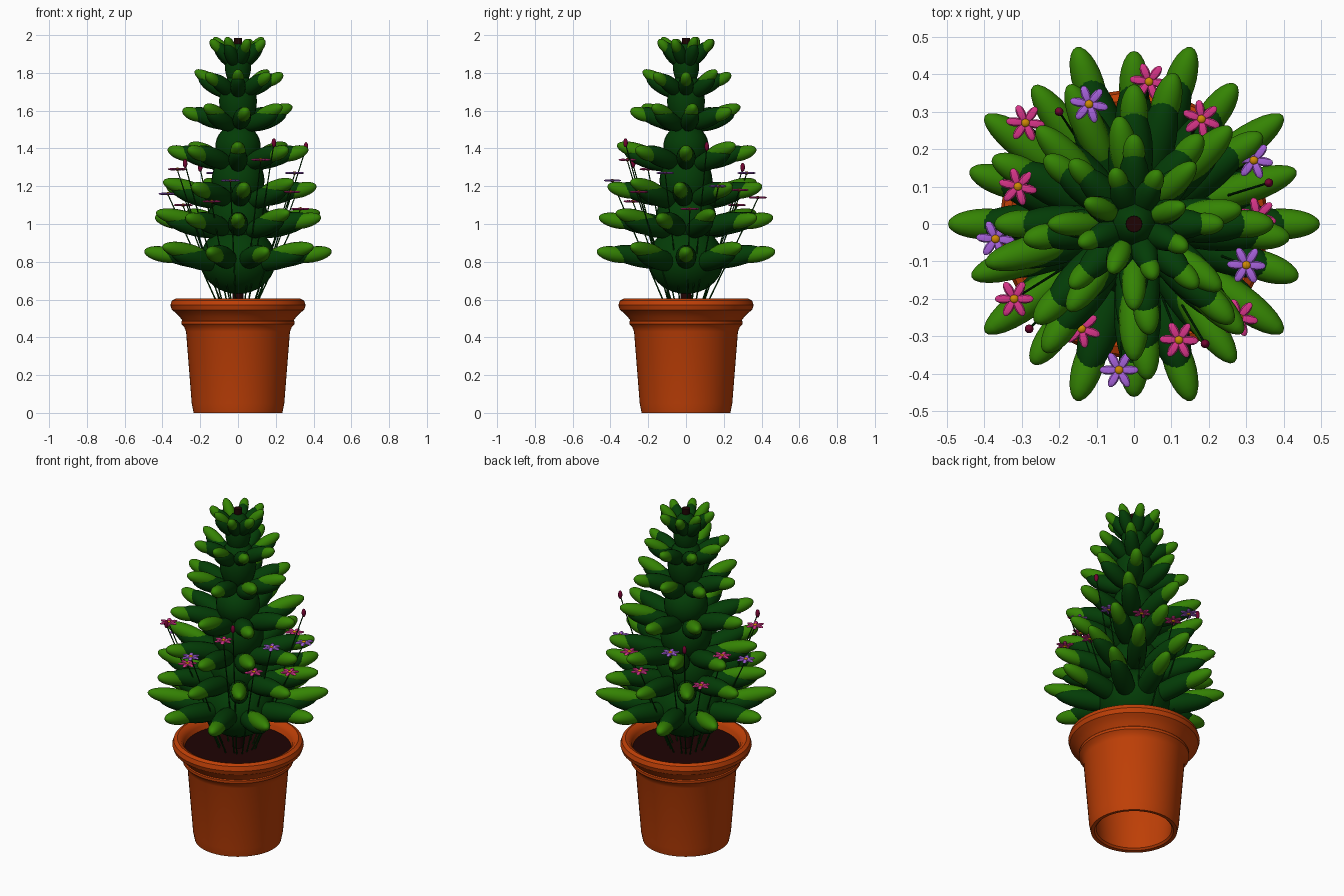
import bpy, bmesh, math
from mathutils import Matrix, Vector

cube = bpy.data.objects.get("Cube")
if cube:
    bpy.data.objects.remove(cube)


def material(name, rgb):
    m = bpy.data.materials.new(name)
    m.use_nodes = True
    m.diffuse_color = (*rgb, 1)
    m.node_tree.nodes["Principled BSDF"].inputs["Base Color"].default_value = (*rgb, 1)
    return m


terracotta = material("terracotta", (0.52, 0.05, 0.002))
soil_brown = material("soil brown", (0.013, 0.001, 0.001))
dark_green = material("dark green", (0.001, 0.045, 0.002))
leaf_green = material("leaf green", (0.035, 0.23, 0.001))
pink = material("pink", (0.68, 0.035, 0.25))
purple = material("purple", (0.38, 0.12, 0.7))
orange = material("orange", (0.62, 0.25, 0.001))
bud_red = material("bud red", (0.17, 0.001, 0.03))


def finish(name, bm, mat):
    mesh = bpy.data.meshes.new(name)
    bm.to_mesh(mesh)
    bm.free()
    mesh.materials.append(mat)
    obj = bpy.data.objects.new(name, mesh)
    bpy.context.collection.objects.link(obj)
    bpy.ops.object.select_all(action="DESELECT")
    obj.select_set(True)
    bpy.context.view_layer.objects.active = obj
    bpy.ops.object.shade_smooth_by_angle(angle=math.radians(35))
    return obj


def ellipsoid(bm, centre, axis, length, width, thick=None, seg=16):
    """Ellipsoid with half sizes; its long side follows axis."""
    rot = Vector(axis).to_track_quat("X", "Z").to_matrix().to_4x4()
    size = Matrix.Diagonal((length, width, thick or width, 1))
    turn = Matrix.Rotation(math.pi / 2, 4, "Y")
    bmesh.ops.create_uvsphere(bm, u_segments=seg, v_segments=seg * 3 // 4, radius=1,
                              matrix=Matrix.Translation(centre) @ rot @ size @ turn)


def lathe(name, profile, mat, steps=64):
    bm = bmesh.new()
    verts = [bm.verts.new((r, 0, z)) for r, z in profile]
    edges = [bm.edges.new(pair) for pair in zip(verts, verts[1:])]
    bmesh.ops.spin(bm, geom=verts + edges, cent=(0, 0, 0), axis=(0, 0, 1),
                   angle=math.tau, steps=steps)
    bmesh.ops.remove_doubles(bm, verts=bm.verts, dist=0.0005)
    bmesh.ops.recalc_face_normals(bm, faces=bm.faces)
    return finish(name, bm, mat)


# Hollow pot, open below, with moulded neck and rounded rim; soil inside
lathe("pot", [(0.205, 0.012), (0.215, 0.002), (0.235, 0), (0.245, 0.05), (0.275, 0.43),
              (0.285, 0.455), (0.3, 0.47), (0.3, 0.485), (0.295, 0.49), (0.31, 0.51),
              (0.33, 0.53), (0.35, 0.545), (0.358, 0.57), (0.35, 0.595), (0.33, 0.605),
              (0.31, 0.597), (0.295, 0.575), (0.285, 0.53), (0.25, 0.45), (0.205, 0.012)],
      terracotta)
lathe("soil", [(0, 0.555), (0.29, 0.55)], soil_brown)
lathe("trunk", [(0.03, 0.53), (0.022, 1.985), (0, 1.985)], soil_brown, 16)

# Core of stacked dark lobes: height, radius, half height
bm = bmesh.new()
for z, r, h in [(0.81, 0.2, 0.18), (1.03, 0.16, 0.16), (1.23, 0.14, 0.15), (1.41, 0.12, 0.12),
                (1.65, 0.1, 0.15), (1.84, 0.07, 0.12)]:
    ellipsoid(bm, (0, 0, z), (0, 0, 1), h, r, seg=24)
finish("core", bm, dark_green)

# Tiers: leaf count, tip radius, tip height, slope, first angle, leaf thickness
tiers = [(10, 0.495, 0.865, 10, 0, 0.056), (10, 0.46, 1.045, 12, 18, 0.054),
         (9, 0.415, 1.21, 15, 35, 0.053), (8, 0.37, 1.405, 17, 0, 0.051),
         (8, 0.295, 1.61, 20, 8, 0.047), (8, 0.235, 1.8, 30, 0, 0.041),
         (8, 0.15, 1.98, 48, 20, 0.036)]
base, tips = bmesh.new(), bmesh.new()
for t, (count, radius, height, slope, first, fat) in enumerate(tiers):
    s = math.radians(slope)
    reach = radius / math.cos(s)
    for i in range(count):
        a = math.radians(first) + math.tau * i / count
        axis = Vector((math.cos(a) * math.cos(s), math.sin(a) * math.cos(s), math.sin(s)))
        up = Vector((-math.cos(a) * math.sin(s), -math.sin(a) * math.sin(s), math.cos(s)))
        end = Vector((math.cos(a) * radius, math.sin(a) * radius, height))
        # Some light blades lie long on top; the others peep out as blunt tips
        if (i + t) % 5 in (1, 4):
            shift, half, width = up * fat * 0.3, reach * 0.3, fat * 0.8
        else:
            shift, half, width = up * fat * -0.15, reach * 0.21, fat * 0.74
        ellipsoid(tips, end - axis * half + shift, axis, half, width)
        ellipsoid(base, end - axis * reach * 0.5 - shift * 0.5, axis, reach * 0.37, fat)
finish("leaf_bases", base, dark_green)
finish("leaf_tips", tips, leaf_green)

# Flowers and buds on thin stems
pink_spots = [(-0.32, -0.2, 1.29), (0.12, -0.31, 1.34), (-0.29, 0.27, 1.1), (0.04, 0.38, 1.14),
              (0.28, -0.25, 1.17), (-0.31, 0.1, 1.22), (0.33, 0.02, 1.08), (-0.14, -0.28, 1.12),
              (0.18, 0.28, 1.18)]
purple_spots = [(-0.04, -0.39, 1.23), (0.3, -0.11, 1.27), (-0.37, -0.04, 1.16),
                (0.32, 0.17, 1.2), (-0.12, 0.32, 1.27)]
bud_spots = [(0.19, -0.32, 1.43), (0.36, 0.11, 1.41), (-0.28, -0.28, 1.32), (-0.2, 0.3, 1.3)]
centres, buds, stems = bmesh.new(), bmesh.new(), bmesh.new()
for name, spots, mat in [("pink_petals", pink_spots, pink), ("purple_petals", purple_spots, purple)]:
    bm = bmesh.new()
    for n, spot in enumerate(spots):
        ellipsoid(centres, spot, (1, 0, 0), 0.012, 0.012, 0.009, 12)
        for k in range(6):
            a = math.tau * k / 6 + n
            out = Vector((math.cos(a), math.sin(a), 0))
            ellipsoid(bm, Vector(spot) + out * 0.028, out, 0.024, 0.0125, 0.006, 8)
    finish(name, bm, mat)
for spot in bud_spots:
    ellipsoid(buds, spot, (0, 0, 1), 0.024, 0.012, seg=12)
for spot in pink_spots + purple_spots + bud_spots:
    top = Vector(spot) - Vector((0, 0, 0.006))
    foot = Vector((top.x * 0.26, top.y * 0.26, 0.55))
    rod = top - foot
    place = Matrix.Translation((top + foot) / 2) @ rod.to_track_quat("Z", "Y").to_matrix().to_4x4()
    bmesh.ops.create_cone(stems, cap_ends=True, segments=8, radius1=0.004, radius2=0.003,
                          depth=rod.length, matrix=place)
finish("flower_centres", centres, orange)
finish("buds", buds, bud_red)
finish("flower_stems", stems, dark_green)
